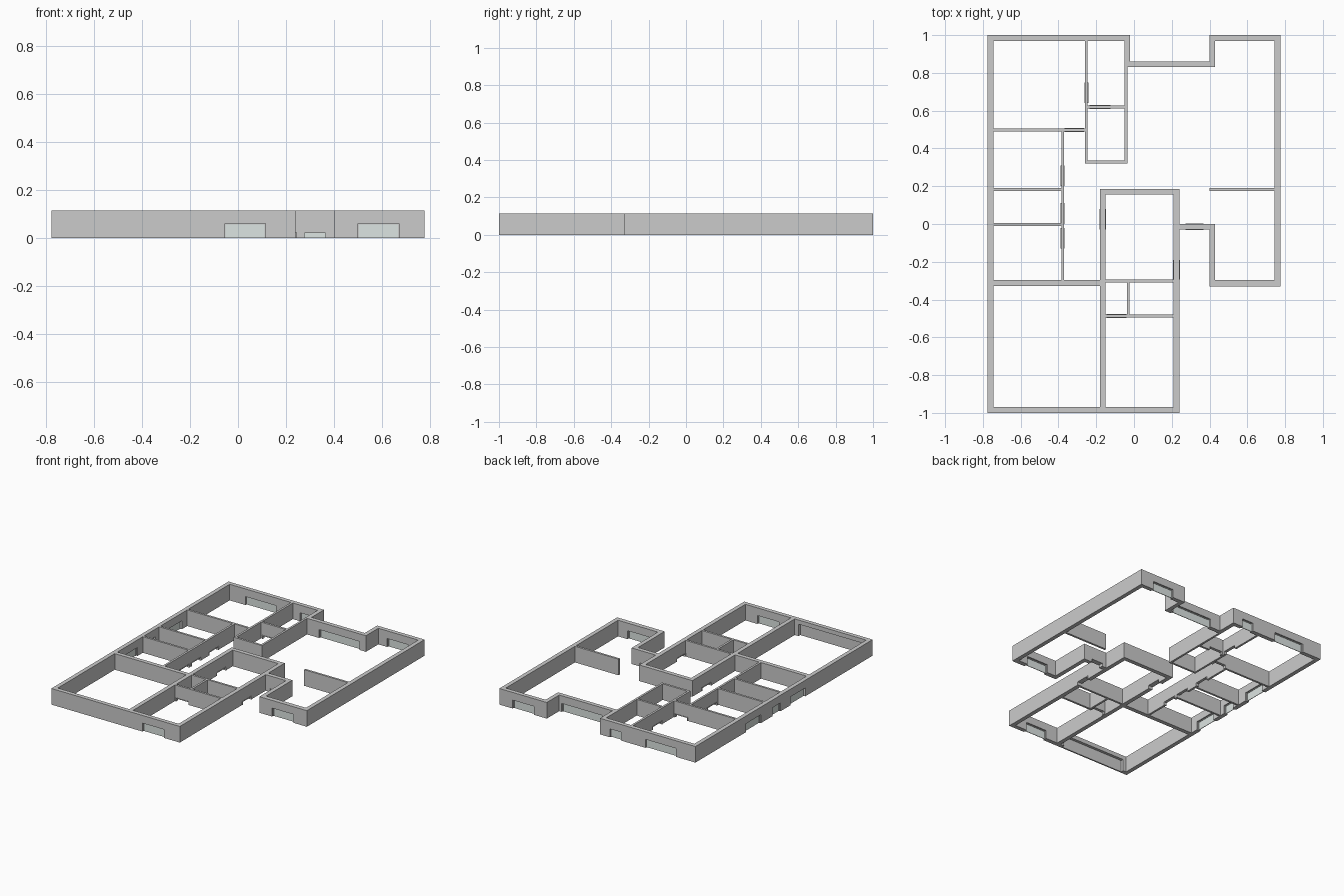
import bpy, bmesh
from mathutils import Matrix, Vector

if "Cube" in bpy.data.objects:
    bpy.data.objects.remove(bpy.data.objects["Cube"])

H = 0.115        # wall height
WIN = 0.06       # window opening height
DOOR = 0.025     # door opening height

glass = bpy.data.materials.new("glass")
glass.diffuse_color = (0.72, 0.78, 0.76, 1)
glass.use_nodes = True
glass.node_tree.nodes["Principled BSDF"].inputs["Base Color"].default_value = glass.diffuse_color


def boxes(name, parts, mat=None):
    """One object from a list of (x0, x1, y0, y1, z0, z1) boxes."""
    bm = bmesh.new()
    for x0, x1, y0, y1, z0, z1 in parts:
        m = Matrix.Translation(Vector(((x0 + x1) / 2, (y0 + y1) / 2, (z0 + z1) / 2)))
        bmesh.ops.create_cube(bm, size=1, matrix=m @ Matrix.Diagonal((x1 - x0, y1 - y0, z1 - z0, 1)))
    me = bpy.data.meshes.new(name)
    bm.to_mesh(me)
    bm.free()
    ob = bpy.data.objects.new(name, me)
    bpy.context.collection.objects.link(ob)
    if mat:
        me.materials.append(mat)
    return ob


def wall(name, x0, x1, y0, y1, windows=(), doors=()):
    """Straight wall; windows and doors are (start, end) along its long axis."""
    along_x = (x1 - x0) > (y1 - y0)
    lo, hi, c0, c1 = (x0, x1, y0, y1) if along_x else (y0, y1, x0, x1)

    def b(a0, a1, d0, d1, z0, z1):
        return (a0, a1, d0, d1, z0, z1) if along_x else (d0, d1, a0, a1, z0, z1)

    cuts = sorted([(a, e, WIN, "window") for a, e in windows] + [(a, e, DOOR, "door") for a, e in doors])
    parts, pos, mid, t = [], lo, (c0 + c1) / 2, 0.004
    for a, e, h, kind in cuts:
        parts += [b(pos, a, c0, c1, 0, H), b(a, e, c0, c1, h, H)]
        pos = e
        # window frames sit inside the wall, door frames stand slightly proud
        f0, f1 = (mid - 0.006, mid + 0.006) if kind == "window" else (c0 - 0.003, c1 + 0.003)
        boxes(kind + "_frame", [b(a, a + t, f0, f1, 0, h), b(e - t, e, f0, f1, 0, h),
                                b(a + t, e - t, f0, f1, h - t, h)])
        if kind == "window":
            boxes("window_pane", [b(a + t, e - t, mid - 0.002, mid + 0.002, 0, h - t)], glass)
    parts.append(b(pos, hi, c0, c1, 0, H))
    boxes(name, parts)


# Outer walls
wall("left_wall", -0.775, -0.745, -1, 1, windows=[(0.26, 0.43), (0.04, 0.13), (-0.24, -0.07)])
wall("back_left_wall", -0.745, -0.02, 0.97, 1, windows=[(-0.62, -0.38), (-0.19, -0.10)])
wall("back_left_return", -0.05, -0.02, 0.83, 0.97)
wall("patio_wall", -0.02, 0.43, 0.83, 0.86, windows=[(0.06, 0.38)])
wall("back_right_return", 0.40, 0.43, 0.86, 0.97)
wall("back_right_wall", 0.40, 0.745, 0.97, 1, windows=[(0.50, 0.67)])
wall("right_wall", 0.745, 0.775, -0.33, 1)
wall("front_right_wall", 0.40, 0.745, -0.33, -0.297, windows=[(0.50, 0.67)])
wall("porch_side_wall", 0.40, 0.43, -0.297, 0)
wall("entry_wall", 0.24, 0.40, -0.03, 0, doors=[(0.272, 0.368)])
wall("suite_right_wall", 0.21, 0.24, -0.97, 0.155, doors=[(-0.295, -0.19)])
wall("suite_back_wall", -0.18, 0.24, 0.155, 0.185)
wall("suite_left_wall", -0.18, -0.15, -0.97, 0.155, doors=[(-0.03, 0.08)])
wall("suite_front_wall", -0.18, 0.24, -1, -0.97, windows=[(-0.055, 0.115)])
wall("garage_back_wall", -0.745, -0.18, -0.327, -0.297)

# Garage front with a door recessed from the inside
boxes("garage_front_wall", [(-0.745, -0.72, -1, -0.97, 0, H), (-0.21, -0.18, -1, -0.97, 0, H),
                            (-0.72, -0.21, -1, -0.97, 0.085, H)])
boxes("garage_door", [(-0.72, -0.21, -1, -0.99, 0, 0.085)])

# Partition walls
wall("bedroom_wall", -0.745, -0.26, 0.49, 0.505, doors=[(-0.368, -0.265)])
wall("closet_left_wall", -0.26, -0.245, 0.32, 0.97, doors=[(0.64, 0.75)])
wall("closet_right_wall", -0.05, -0.035, 0.32, 0.83)
wall("closet_front_wall", -0.245, -0.05, 0.32, 0.335)
wall("closet_divider", -0.245, -0.05, 0.612, 0.627, doors=[(-0.235, -0.125)])
wall("hall_wall", -0.385, -0.37, -0.297, 0.49, doors=[(0.20, 0.31), (0, 0.11), (-0.13, -0.02)])
for i, y in enumerate((0.175, -0.01)):
    wall(f"room_divider_{i}", -0.745, -0.385, y, y + 0.015)
wall("kitchen_divider", 0.40, 0.745, 0.175, 0.19)
wall("suite_divider_back", -0.15, 0.21, -0.31, -0.295)
wall("suite_divider_front", -0.15, 0.21, -0.495, -0.48, doors=[(-0.145, -0.04)])
wall("suite_bath_wall", -0.038, -0.023, -0.48, -0.31)
